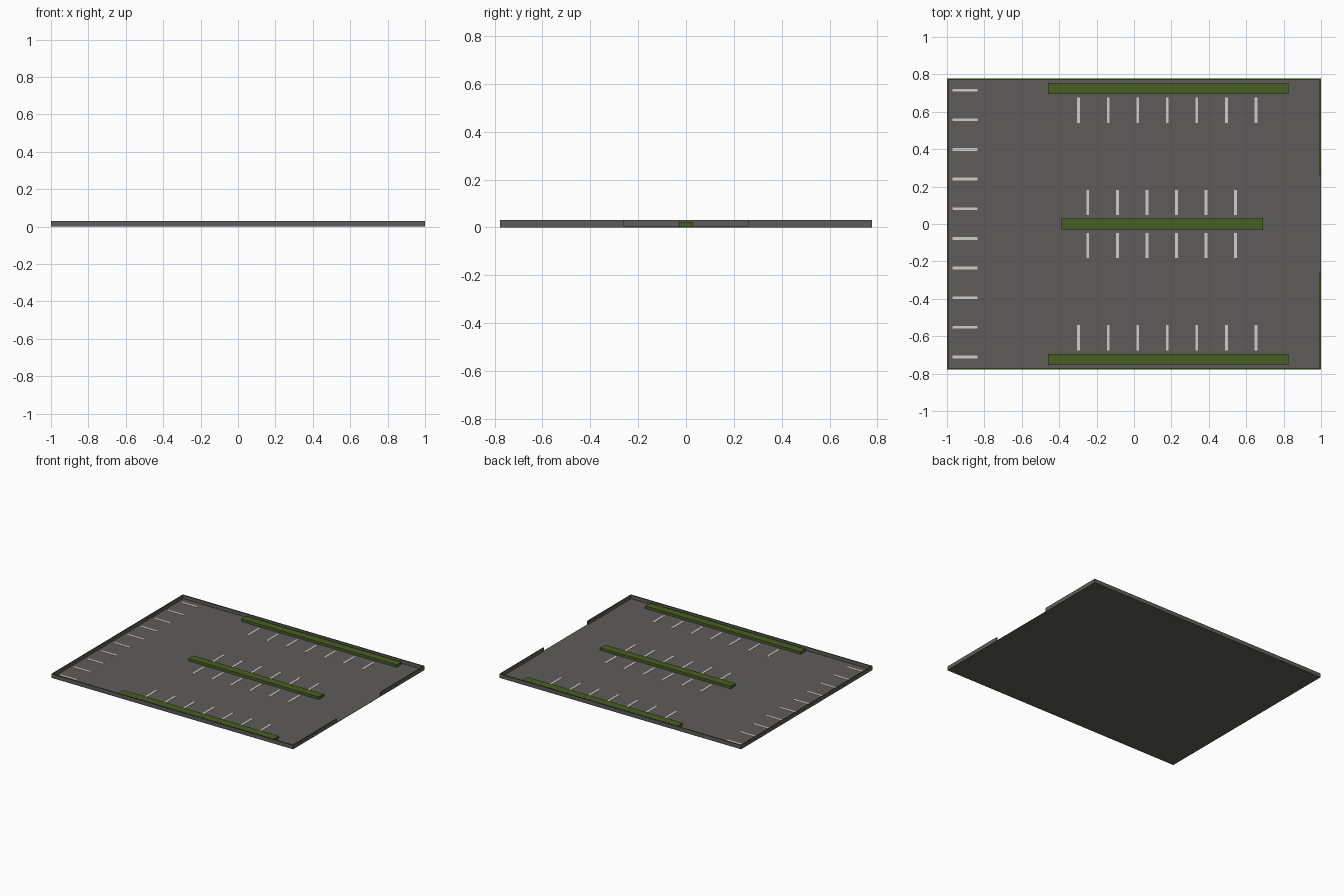
import bpy, bmesh

if "Cube" in bpy.data.objects:
    bpy.data.objects.remove(bpy.data.objects["Cube"])

def material(name, rgb):
    m = bpy.data.materials.new(name)
    m.diffuse_color = (*rgb, 1)
    m.use_nodes = True
    m.node_tree.nodes["Principled BSDF"].inputs["Base Color"].default_value = m.diffuse_color
    return m

ASPHALT = material("asphalt_grey", (0.112, 0.108, 0.104))
GREEN = material("hedge_green", (0.068, 0.112, 0.017))
PAINT = material("line_white", (0.62, 0.62, 0.61))

HX, HY = 1.0, 0.777          # half size of the lot
FLOOR, WALL = 0.003, 0.03    # top heights
T, GAP = 0.008, 0.26         # wall thickness, half width of the entrance

def finish(name, bm, *mats):
    bmesh.ops.recalc_face_normals(bm, faces=bm.faces)
    me = bpy.data.meshes.new(name)
    bm.to_mesh(me)
    bm.free()
    for m in mats:
        me.materials.append(m)
    ob = bpy.data.objects.new(name, me)
    bpy.context.collection.objects.link(ob)
    return ob

def add_box(bm, x0, x1, y0, y1, z0, z1):
    vs = bmesh.ops.create_cube(bm, size=1)["verts"]
    for v in vs:
        v.co = (x0 + (v.co.x + 0.5) * (x1 - x0),
                y0 + (v.co.y + 0.5) * (y1 - y0),
                z0 + (v.co.z + 0.5) * (z1 - z0))

def box(name, mat, *dims):
    bm = bmesh.new()
    add_box(bm, *dims)
    return finish(name, bm, mat)

# ground slab
box("lot_floor", ASPHALT, -HX, HX, -HY, HY, 0, FLOOR)

# perimeter wall: C-shaped outline extruded up, green on top
half = [(HX, GAP), (HX, HY), (-HX, HY)]
inner = [(-HX + T, HY - T), (HX - T, HY - T), (HX - T, GAP)]
outline = (half + [(x, -y) for x, y in reversed(half)]
           + [(x, -y) for x, y in reversed(inner)] + inner)
bm = bmesh.new()
base = bm.faces.new([bm.verts.new((x, y, FLOOR)) for x, y in outline])
ext = bmesh.ops.extrude_face_region(bm, geom=[base])["geom"]
bmesh.ops.translate(bm, vec=(0, 0, WALL - FLOOR),
                    verts=[g for g in ext if isinstance(g, bmesh.types.BMVert)])
bmesh.ops.recalc_face_normals(bm, faces=bm.faces)
for f in bm.faces:
    f.material_index = 1 if f.calc_center_median().z > WALL - 0.001 else 0
finish("perimeter_wall", bm, ASPHALT, GREEN)

# planted strips
box("middle_hedge", GREEN, -0.39, 0.69, -0.029, 0.029, FLOOR, 0.022)
box("back_hedge", GREEN, -0.46, 0.825, 0.696, 0.754, FLOOR, 0.022)
box("front_hedge", GREEN, -0.46, 0.825, -0.754, -0.696, FLOOR, 0.022)

# painted bay lines
W, STEP, LZ = 0.0075, 0.158, FLOOR + 0.0015

def bay_row(name, x_start, count, y0, y1):
    bm = bmesh.new()
    for i in range(count):
        x = x_start + i * STEP
        add_box(bm, x - W, x + W, y0, y1, FLOOR, LZ)
    finish(name, bm, PAINT)

bay_row("back_bay_lines", -0.296, 7, 0.54, 0.675)
bay_row("front_bay_lines", -0.296, 7, -0.675, -0.54)
bay_row("middle_back_bay_lines", -0.247, 6, 0.048, 0.182)
bay_row("middle_front_bay_lines", -0.247, 6, -0.182, -0.048)

bm = bmesh.new()
for i in range(10):
    y = -0.711 + i * 0.1585
    add_box(bm, -0.97, -0.836, y - W, y + W, FLOOR, LZ)
finish("side_bay_lines", bm, PAINT)
